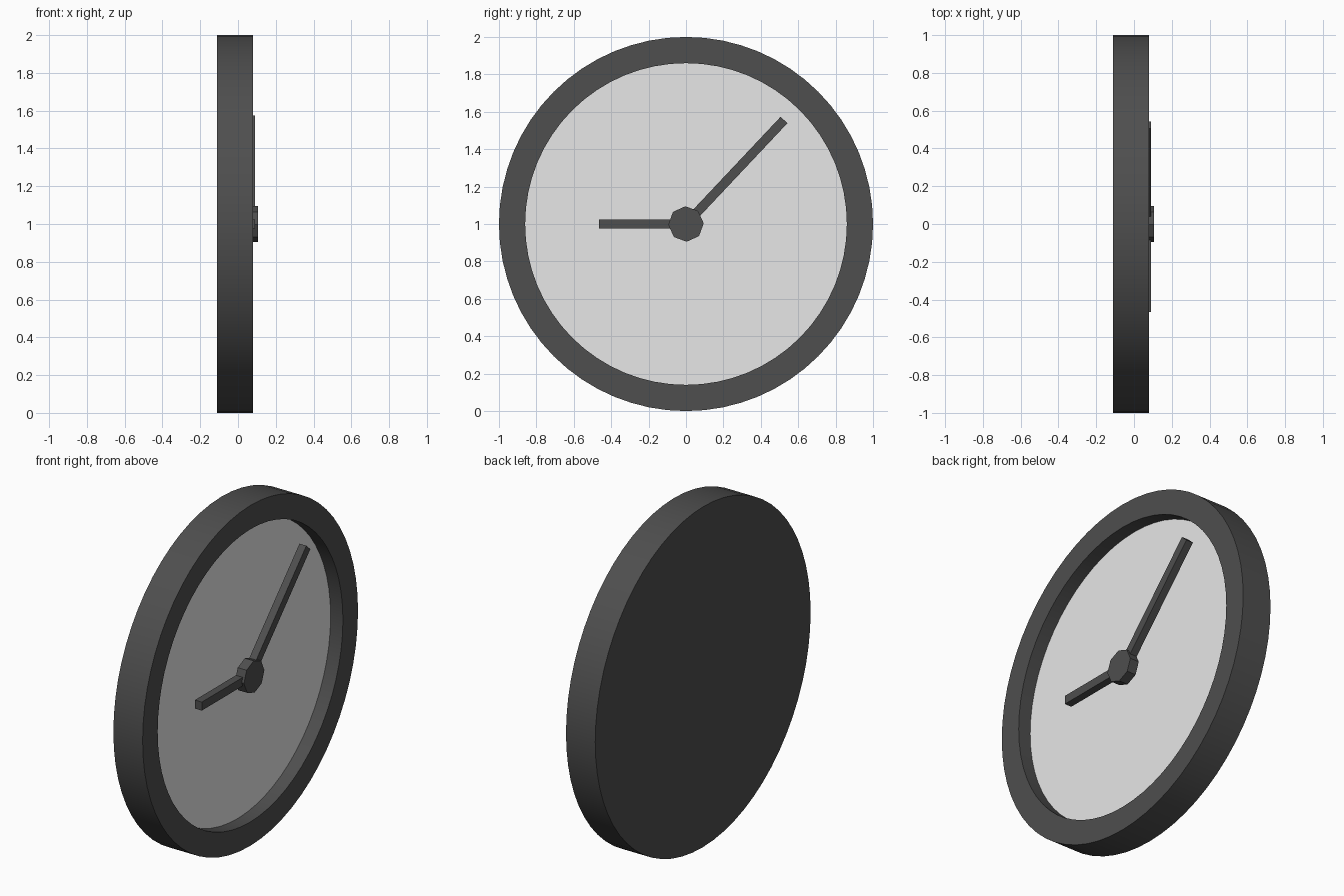
import bpy, bmesh
from math import radians, cos, sin, pi
from mathutils import Matrix, Vector

default = bpy.data.objects.get("Cube")
if default:
    bpy.data.objects.remove(default, do_unlink=True)


def material(name, value):
    mat = bpy.data.materials.new(name)
    mat.use_nodes = True
    colour = (value, value, value, 1)
    mat.diffuse_color = colour
    mat.node_tree.nodes["Principled BSDF"].inputs["Base Color"].default_value = colour
    return mat


charcoal = material("charcoal", 0.077)
pale_grey = material("pale_grey", 0.8)
CENTRE = Vector((0, 0, 1))


def finish(name, bm, mats, smooth=False):
    bmesh.ops.recalc_face_normals(bm, faces=bm.faces)
    mesh = bpy.data.meshes.new(name)
    bm.to_mesh(mesh)
    bm.free()
    obj = bpy.data.objects.new(name, mesh)
    bpy.context.collection.objects.link(obj)
    for mat in mats:
        mesh.materials.append(mat)
    if smooth:
        bpy.ops.object.select_all(action="DESELECT")
        obj.select_set(True)
        bpy.context.view_layer.objects.active = obj
        bpy.ops.object.shade_smooth_by_angle(angle=radians(30))
    return obj


# Case: one revolved shell of rings along x, closed by the back and the dial
def clock_case(segments=64):
    bm = bmesh.new()
    profile = [(-0.11, 1), (0.08, 1), (0.08, 0.86), (0, 0.86)]
    rings = []
    for x, r in profile:
        angles = [2 * pi * i / segments for i in range(segments)]
        rings.append([bm.verts.new(CENTRE + Vector((x, r * cos(a), r * sin(a)))) for a in angles])
    for a, b in zip(rings, rings[1:]):
        for i in range(segments):
            j = (i + 1) % segments
            bm.faces.new((a[i], a[j], b[j], b[i]))
    bm.faces.new(rings[0])
    dial = bm.faces.new(rings[-1])
    dial.material_index = 1
    finish("clock_case", bm, [charcoal, pale_grey], smooth=True)


# Hands: square bars from the centre, turned about the x axis
def hand(name, length, angle):
    bm = bmesh.new()
    place = (Matrix.Translation(CENTRE) @ Matrix.Rotation(radians(angle), 4, "X")
             @ Matrix.Translation((0.068, length / 2, 0))
             @ Matrix.Diagonal((0.045, length, 0.05, 1)))
    bmesh.ops.create_cube(bm, size=1, matrix=place)
    finish(name, bm, [charcoal])


# Hub: eight-sided cap over the inner ends of the hands
def hub():
    bm = bmesh.new()
    place = (Matrix.Translation(CENTRE + Vector((0.076, 0, 0)))
             @ Matrix.Rotation(radians(2), 4, "X") @ Matrix.Rotation(pi / 2, 4, "Y"))
    bmesh.ops.create_cone(bm, cap_ends=True, segments=8, radius1=0.095,
                          radius2=0.095, depth=0.058, matrix=place)
    finish("hub", bm, [charcoal])


clock_case()
hand("minute_hand", 0.764, 46.7)
hand("hour_hand", 0.465, 180)
hub()
